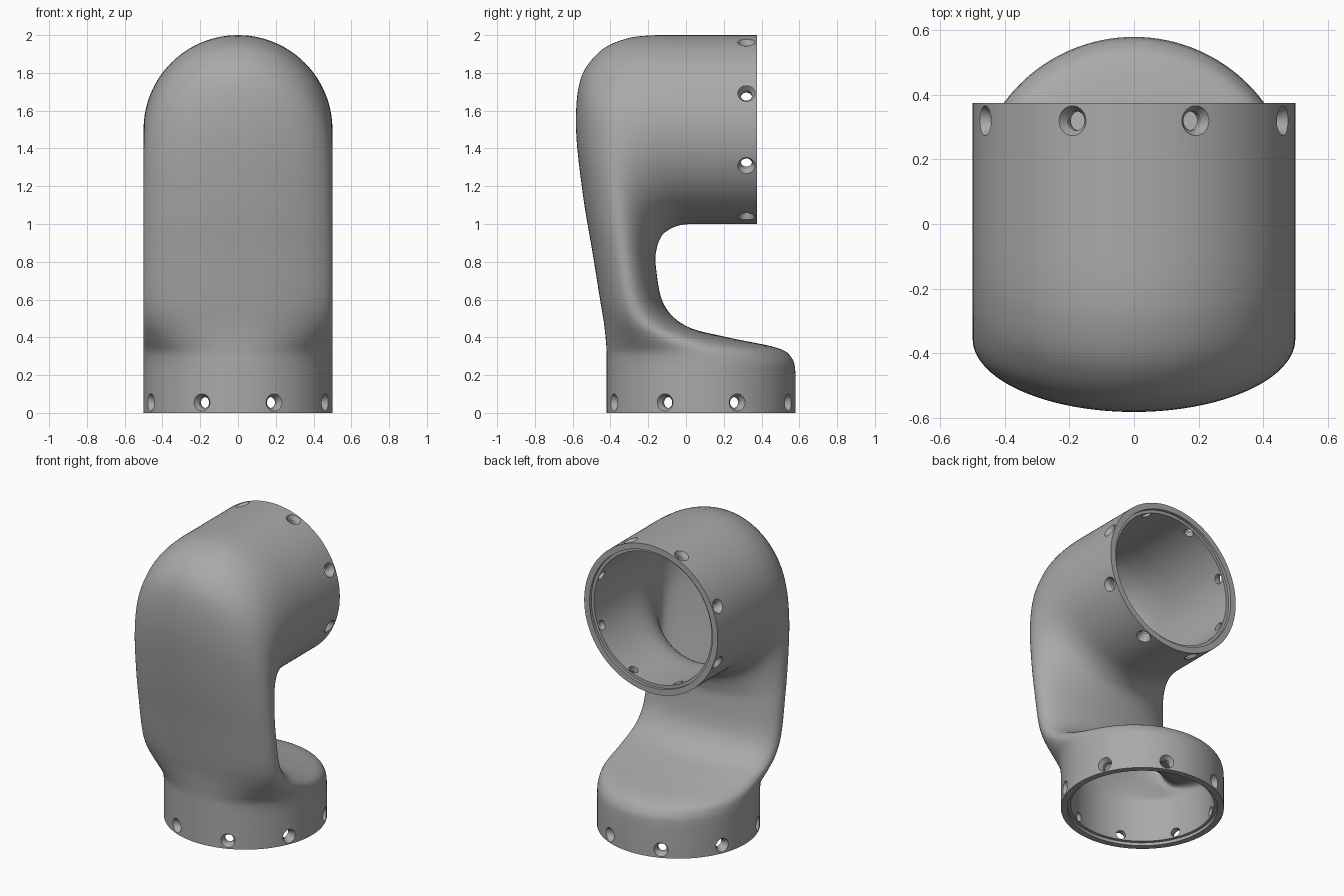
import bpy, bmesh, math
from mathutils import Vector, Matrix

cube = bpy.data.objects.get("Cube")
if cube:
    bpy.data.objects.remove(cube)

SEG, STEPS, WALL = 128, 6, 0.06

mat = bpy.data.materials.new("plain grey")
mat.use_nodes = True
GREY = (0.4, 0.4, 0.4, 1)
mat.diffuse_color = GREY
mat.node_tree.nodes["Principled BSDF"].inputs["Base Color"].default_value = GREY

# Paired side-profile points (y, z): outer bend and inner bend
SECTIONS = [
    (-.42, 0, .58, 0), (-.42, .2, .58, .2), (-.42, .27, .56, .29),
    (-.42, .32, .48, .345), (-.425, .39, .22, .4), (-.435, .48, 0, .46),
    (-.455, .6, -.12, .58), (-.495, .85, -.16, .78), (-.545, 1.15, -.155, .87),
    (-.582, 1.5, -.13, .935), (-.56, 1.76, -.09, .97), (-.46, 1.91, -.045, .99),
    (-.32, 1.98, 0, .998), (-.15, 2, .06, 1), (.1, 2, .12, 1), (.375, 2, .375, 1)]


def smooth_path(points):
    """Catmull-Rom through the points, with straight first and last spans."""
    out = [points[0]]
    for k in range(1, len(points) - 2):
        a, b, c, d = points[k - 1:k + 3]
        for s in range(STEPS):
            t = s / STEPS
            p = (2 * b + (c - a) * t + (2 * a - 5 * b + 4 * c - d) * t ** 2
                 + (3 * b - a - 3 * c + d) * t ** 3) / 2
            out.append(Vector((p.x, min(p.y, 2))))
    return out + points[-2:]


def offset(path, side):
    """Shift a profile into the wall by the wall thickness."""
    out = []
    for k, p in enumerate(path):
        d = (path[min(k + 1, len(path) - 1)] - path[max(k - 1, 0)]).normalized()
        out.append(p + Vector((d.y, -d.x)) * side * WALL)
    return out


def section(o, i, half_width):
    """Elliptical cross-section spanning two profile points."""
    mid, half = (o + i) / 2, (o - i) / 2
    ring = []
    for k in range(SEG):
        a = math.tau * k / SEG
        p = mid + half * math.cos(a)
        ring.append((half_width * math.sin(a), p.x, p.y))
    return ring


def lip(o, i, inward):
    """Stepped rim at an open end."""
    d = (i - o).normalized()
    rings = []
    for depth, inset in ((0, .04), (.02, .04), (.02, WALL)):
        shift = inward * depth
        rings.append(section(o + d * inset + shift, i - d * inset + shift, .5 - inset))
    return rings


def finish(bm, name):
    bmesh.ops.recalc_face_normals(bm, faces=bm.faces)
    mesh = bpy.data.meshes.new(name)
    bm.to_mesh(mesh)
    bm.free()
    mesh.materials.append(mat)
    obj = bpy.data.objects.new(name, mesh)
    bpy.context.collection.objects.link(obj)
    return obj


def bridge(bm, rings, closed=False):
    rows = [[bm.verts.new(p) for p in ring] for ring in rings]
    for r in range(len(rows) - (not closed)):
        a, b = rows[r], rows[(r + 1) % len(rows)]
        n = len(a)
        for k in range(n):
            bm.faces.new((a[k], a[(k + 1) % n], b[(k + 1) % n], b[k]))
    return rows


# Hollow arm: outer skin, top lip, inner skin back down, bottom lip
outer = smooth_path([Vector(s[:2]) for s in SECTIONS])
inner = smooth_path([Vector(s[2:]) for s in SECTIONS])
skin = [section(o, i, .5) for o, i in zip(outer, inner)]
lining = [section(o, i, .5 - WALL)
          for o, i in zip(offset(outer, 1), offset(inner, -1))][1:-1]
top_lip = lip(outer[-1], inner[-1], Vector((-1, 0)))
base_lip = lip(outer[0], inner[0], Vector((0, 1)))
bm = bmesh.new()
bridge(bm, skin + top_lip + lining[::-1] + base_lip[::-1], closed=True)
arm = finish(bm, "arm_shell")

# Countersunk screw holes around both open ends
bm = bmesh.new()
base_frame = Matrix.Translation((0, .08, .055))
top_frame = Matrix.Translation((0, .32, 1.5)) @ Matrix.Rotation(math.pi / 2, 4, "X")
for frame in (base_frame, top_frame):
    for k in range(8):
        m = frame @ Matrix.Rotation(math.tau * (k + .5) / 8, 4, "Z")
        rings = []
        for reach, radius in ((.52, .058), (.472, .03), (.4, .03)):
            rings.append([m @ Vector((reach, radius * math.cos(math.tau * j / 32),
                                      radius * math.sin(math.tau * j / 32)))
                          for j in range(32)])
        rows = bridge(bm, rings)
        bm.faces.new(rows[0])
        bm.faces.new(rows[-1])
cutter = finish(bm, "screw_hole_cutter")
cutter.hide_render = True

cut = arm.modifiers.new("screw_holes", "BOOLEAN")
cut.operation, cut.solver, cut.object = "DIFFERENCE", "EXACT", cutter
bpy.ops.object.select_all(action="DESELECT")
arm.select_set(True)
bpy.context.view_layer.objects.active = arm
bpy.ops.object.modifier_apply(modifier=cut.name)
bpy.data.objects.remove(cutter)
bpy.ops.object.shade_smooth_by_angle(angle=math.radians(30))
